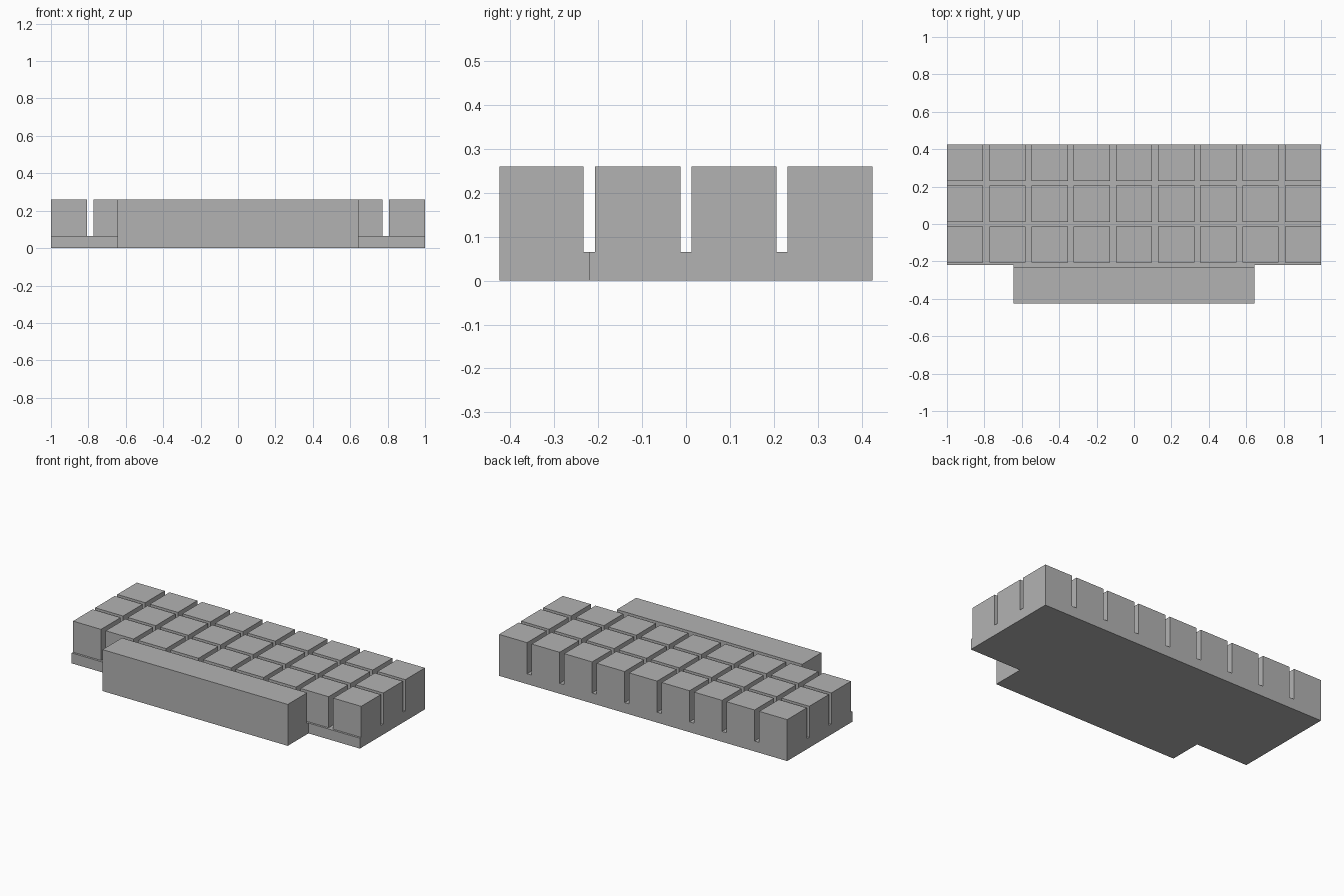
import bpy
import bmesh

cube = bpy.data.objects.get("Cube")
if cube:
    bpy.data.objects.remove(cube, do_unlink=True)

BASE_TOP, KEY_TOP = 0.065, 0.26
BASE_FRONT, BAR_HALF = -0.22, 0.643
KEY_SIZE, PITCH_X, PITCH_Y = 0.194, 0.2255, 0.219

# Key columns (outer ones sit on the plate ends) and key rows
columns = [(i * PITCH_X - KEY_SIZE / 2, i * PITCH_X + KEY_SIZE / 2) for i in range(-3, 4)]
columns = [(-1, KEY_SIZE - 1)] + columns + [(1 - KEY_SIZE, 1)]
rows = [(0.425 - j * PITCH_Y - KEY_SIZE, 0.425 - j * PITCH_Y) for j in range(3)]

# Raised pads: every square key, plus the long front bar
pads = [(x0, x1, y0, y1) for x0, x1 in columns for y0, y1 in rows]
pads.append((-BAR_HALF, BAR_HALF, -0.425, -0.233))


def in_footprint(x, y):
    return y > BASE_FRONT or abs(x) < BAR_HALF


def in_pad(x, y):
    return any(x0 < x < x1 and y0 < y < y1 for x0, x1, y0, y1 in pads)


def raise_faces(bm, faces, height, keep):
    """Extrude faces upward; return the raised faces."""
    out = bmesh.ops.extrude_face_region(bm, geom=faces, use_keep_orig=keep)["geom"]
    verts = [g for g in out if isinstance(g, bmesh.types.BMVert)]
    bmesh.ops.translate(bm, verts=verts, vec=(0, 0, height))
    if not keep:
        old = [f for f in faces if f.is_valid]
        if old:
            bmesh.ops.delete(bm, geom=old, context="FACES")
    return [g for g in out if isinstance(g, bmesh.types.BMFace) and g.is_valid]


# Plan grid whose lines follow all pad and plate edges
xs = sorted({round(v, 4) for p in pads for v in p[:2]})
ys = sorted({round(v, 4) for p in pads for v in p[2:]} | {BASE_FRONT})
bm = bmesh.new()
grid = {(x, y): bm.verts.new((x, y, 0)) for x in xs for y in ys}
for x0, x1 in zip(xs, xs[1:]):
    for y0, y1 in zip(ys, ys[1:]):
        if in_footprint((x0 + x1) / 2, (y0 + y1) / 2):
            bm.faces.new([grid[c] for c in ((x0, y0), (x1, y0), (x1, y1), (x0, y1))])
bmesh.ops.delete(bm, geom=[v for v in bm.verts if not v.link_faces], context="VERTS")

# Plate first, then keys and bar
plate_top = raise_faces(bm, bm.faces[:], BASE_TOP, True)
key_faces = []
for f in plate_top:
    c = f.calc_center_median()
    if in_pad(c.x, c.y):
        key_faces.append(f)
raise_faces(bm, key_faces, KEY_TOP - BASE_TOP, False)

# Merge flat areas
bmesh.ops.dissolve_limit(bm, angle_limit=0.01, verts=bm.verts[:], edges=bm.edges[:])
bmesh.ops.recalc_face_normals(bm, faces=bm.faces[:])

mesh = bpy.data.meshes.new("key_block")
bm.to_mesh(mesh)
bm.free()

# Single grey finish
grey = bpy.data.materials.new("plain_grey")
grey.use_nodes = True
color = (0.45, 0.45, 0.45, 1)
grey.diffuse_color = color
for node in grey.node_tree.nodes:
    if node.type == "BSDF_PRINCIPLED":
        node.inputs["Base Color"].default_value = color
mesh.materials.append(grey)

block = bpy.data.objects.new("key_block", mesh)
bpy.context.scene.collection.objects.link(block)
